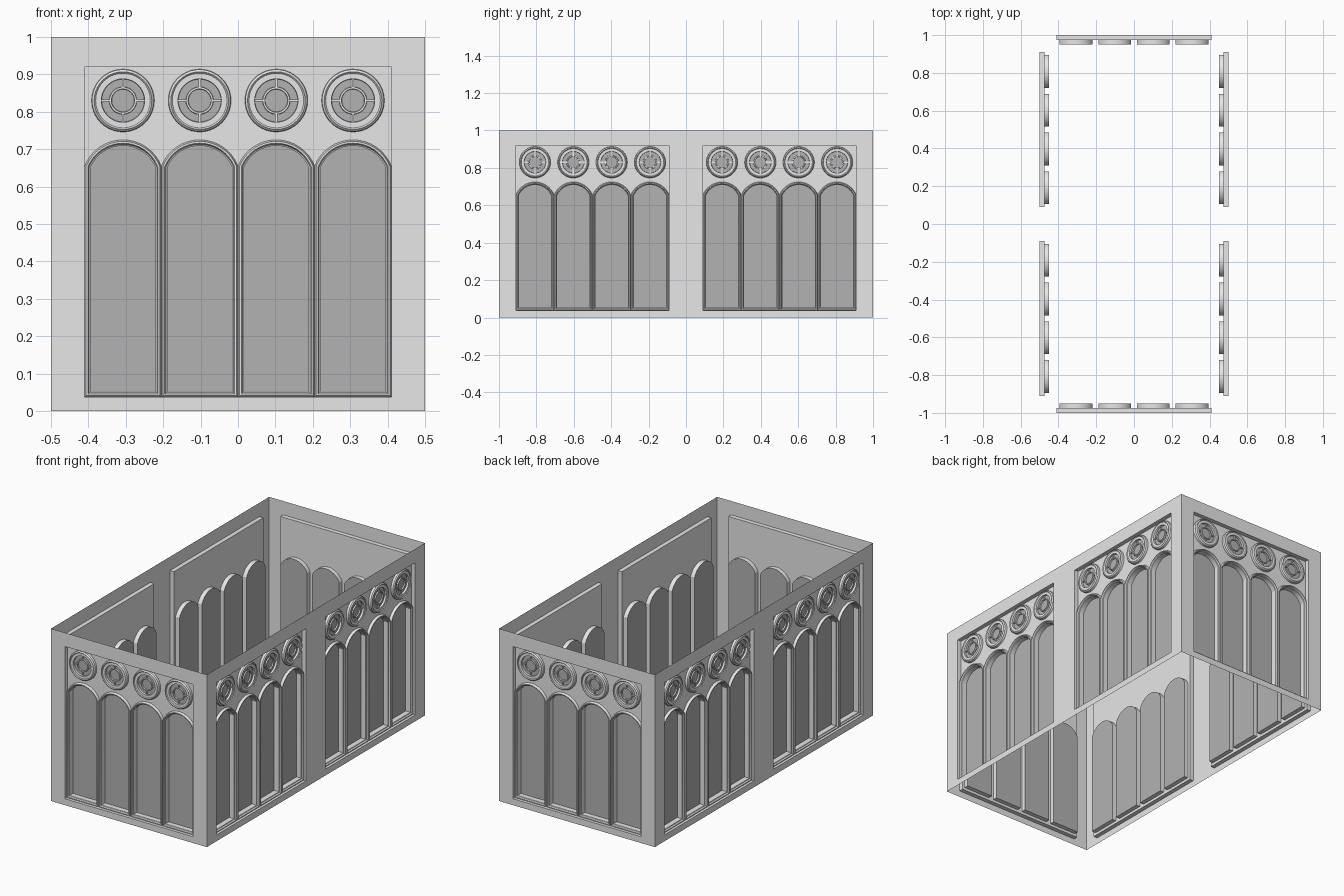
import bpy, bmesh
from math import sin, cos, pi, asin, radians
from mathutils import Matrix, Vector

if "Cube" in bpy.data.objects:
    bpy.data.objects.remove(bpy.data.objects["Cube"])


def material(name, value):
    m = bpy.data.materials.new(name)
    m.use_nodes = True
    m.diffuse_color = (value, value, value, 1)
    m.node_tree.nodes["Principled BSDF"].inputs["Base Color"].default_value = m.diffuse_color
    return m


stone = material("light grey stone", 0.8)
glass = material("grey glass", 0.45)

# Bay dimensions: local x runs along the wall, y inward, z up
HALF, BOTTOM, TOP = 0.41, 0.037, 0.92
PLATE, PANE = 0.025, 0.05
CELL = HALF / 2
CENTRES = [CELL * (i - 1.5) for i in range(4)]
ROSE_Z = 0.83
REVEAL_INSET = 0.016


def rect(w, z0, z1, d):
    return [(-w, d, z0), (w, d, z0), (w, d, z1), (-w, d, z1)]


def arch(cx, inset, d, segments=16):
    """Counter-clockwise round-headed outline, starting bottom left."""
    w, r, cz = CELL / 2 - inset, 0.11 - inset, 0.615
    a = asin(w / r)
    pts = [(cx - w, d, BOTTOM + inset), (cx + w, d, BOTTOM + inset)]
    for i in range(segments + 1):
        t = a - 2 * a * i / segments
        pts.append((cx + r * sin(t), d, cz + r * cos(t)))
    return pts


def circle(cx, r, d, segments=40):
    angles = [2 * pi * i / segments for i in range(segments)]
    return [(cx + r * cos(t), d, ROSE_Z + r * sin(t)) for t in angles]


def face(bm, pts):
    return bm.faces.new([bm.verts.new(p) for p in pts])


def loft(bm, loops):
    """Bridge successive closed outlines."""
    rows = [[bm.verts.new(p) for p in loop] for loop in loops]
    for a, b in zip(rows, rows[1:]):
        for i in range(len(a)):
            j = (i + 1) % len(a)
            bm.faces.new((a[i], a[j], b[j], b[i]))


def finish(bm, name, mat, smooth=False):
    """Make one shared mesh and place it on all six wall bays."""
    bmesh.ops.remove_doubles(bm, verts=bm.verts, dist=1e-5)
    mesh = bpy.data.meshes.new(name)
    bm.to_mesh(mesh)
    bm.free()
    mesh.materials.append(mat)
    for bay, x, y, turn in BAYS:
        ob = bpy.data.objects.new(f"{bay}_{name}", mesh)
        ob.matrix_world = Matrix.Translation((x, y, 0)) @ Matrix.Rotation(radians(turn), 4, "Z")
        bpy.context.collection.objects.link(ob)
    if smooth:
        bpy.ops.object.select_all(action="DESELECT")
        ob.select_set(True)
        bpy.context.view_layer.objects.active = ob
        bpy.ops.object.shade_smooth_by_angle(angle=radians(25))


BAYS = [("front", 0, -1, 0), ("back", 0, 1, 180)]
for end, y in (("front", -0.5), ("back", 0.5)):
    BAYS += [(f"left_{end}", 0.5, y, 90), (f"right_{end}", -0.5, y, -90)]

# Wall sheet with its rectangular opening and reveal
bm = bmesh.new()
loft(bm, [rect(0.5, 0, 1, 0), rect(HALF, BOTTOM, TOP, 0), rect(HALF, BOTTOM, TOP, PLATE)])
finish(bm, "wall", stone)

# Recessed plate pierced by the arches
bm = bmesh.new()
for cx in CENTRES:
    hole = arch(cx, REVEAL_INSET, PLATE)
    lo, hi = cx - CELL / 2, cx + CELL / 2
    sill, spring = hole[0][2], hole[2][2]
    inner_lo, inner_hi = hole[0][0], hole[1][0]
    for x0, x1, z0, z1 in ((lo, hi, BOTTOM, sill), (lo, inner_lo, sill, TOP),
                           (inner_hi, hi, sill, TOP)):
        face(bm, [(x0, PLATE, z0), (x1, PLATE, z0), (x1, PLATE, z1), (x0, PLATE, z1)])
    for p, q in zip(hole[2:], hole[3:]):
        face(bm, [q, p, (p[0], PLATE, TOP), (q[0], PLATE, TOP)])
finish(bm, "window_plate", stone)

# Moulded arch frames with deep pockets
bm = bmesh.new()
profile = [(0, PLATE), (0.004, 0.010), (0.009, 0.010), (0.012, 0.018),
           (REVEAL_INSET, 0.020), (REVEAL_INSET, PANE)]
for cx in CENTRES:
    loft(bm, [arch(cx, inset, d) for inset, d in profile])
finish(bm, "arch_frames", stone, True)

# Arched panes
bm = bmesh.new()
for cx in CENTRES:
    face(bm, arch(cx, REVEAL_INSET, PANE))
finish(bm, "arch_panes", glass)

# Round windows: outer ring, hub ring and four spokes
outer = [(0.084, PLATE), (0.083, 0.012), (0.077, 0.006), (0.073, 0.010),
         (0.058, 0.010), (0.057, 0.021)]
hub = [(0.037, 0.021), (0.036, 0.014), (0.031, 0.014), (0.030, 0.021)]
bm = bmesh.new()
for cx in CENTRES:
    for ring in (outer, hub):
        loft(bm, [circle(cx, r, d) for r, d in ring])
    for k in range(4):
        spin = Matrix.Rotation(k * pi / 2, 4, "Y")
        box = Matrix.Diagonal((0.023, 0.007, 0.006, 1))
        place = Matrix.Translation((cx, 0, ROSE_Z)) @ spin @ Matrix.Translation((0.047, 0.018, 0))
        bmesh.ops.create_cube(bm, size=1, matrix=place @ box)
finish(bm, "round_window_frames", stone, True)

bm = bmesh.new()
for cx in CENTRES:
    face(bm, circle(cx, 0.058, 0.021))
finish(bm, "round_window_panes", glass)
